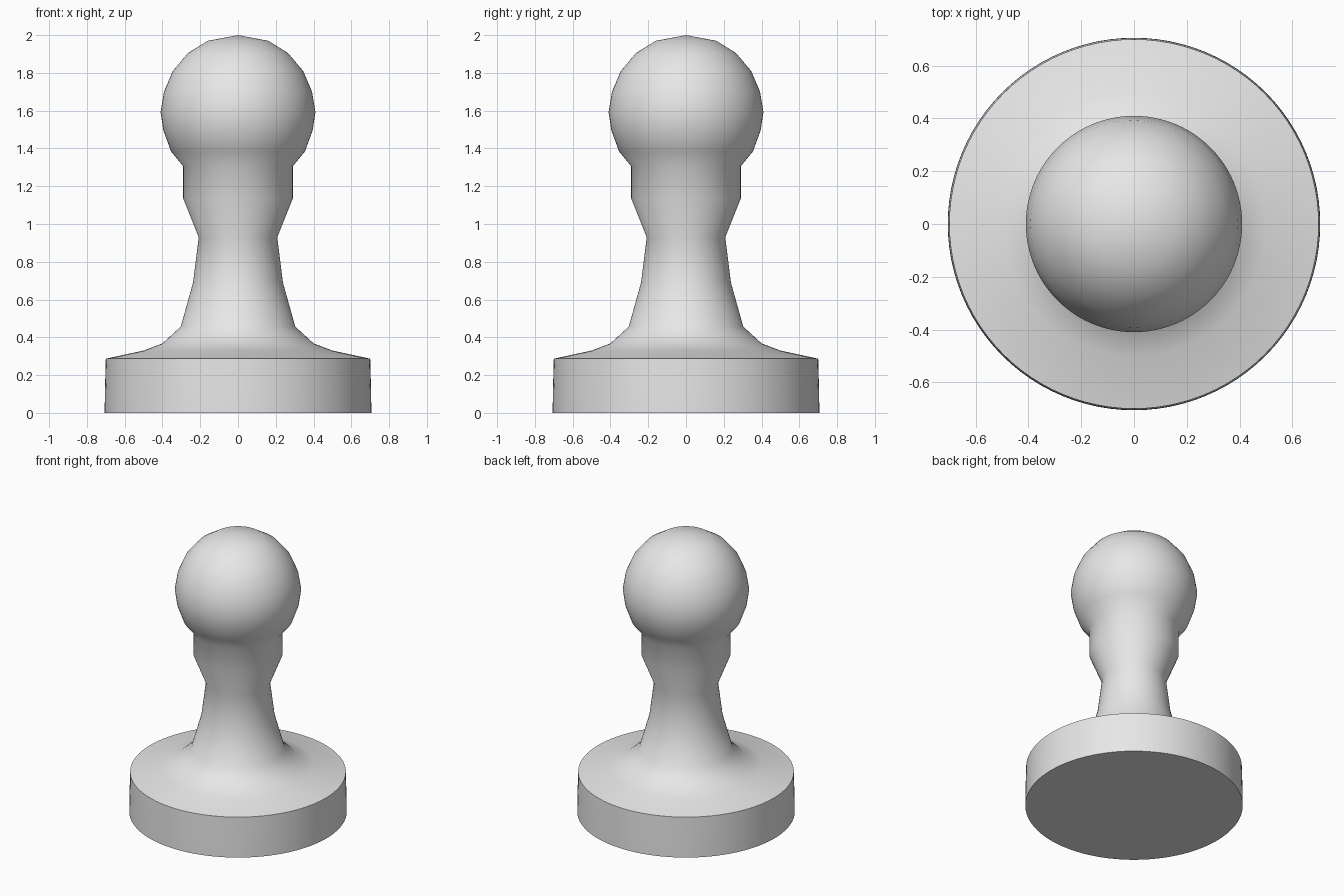
import bpy, bmesh
from math import radians, tau
from mathutils import Vector

cube = bpy.data.objects.get("Cube")
if cube:
    bpy.data.objects.remove(cube, do_unlink=True)

# Single pale grey finish
grey = bpy.data.materials.new("pale_grey")
grey.use_nodes = True
colour = (0.8, 0.8, 0.8, 1)
grey.diffuse_color = colour
grey.node_tree.nodes["Principled BSDF"].inputs["Base Color"].default_value = colour

# Radius and height along each stretch of the turned silhouette
base = [(0, 0), (0.706, 0), (0.705, 0.1), (0.70, 0.287)]
stem = [(0.50, 0.33), (0.40, 0.368), (0.303, 0.457), (0.238, 0.69), (0.208, 0.93)]
collar = [(0.29, 1.135), (0.29, 1.305)]
head = [(0.355, 1.385), (0.395, 1.495), (0.41, 1.593), (0.392, 1.70),
        (0.345, 1.81), (0.265, 1.905), (0.16, 1.97), (0, 2)]


def lathe(name, profile, steps=96):
    """Spin a profile around the z axis into a closed solid."""
    bm = bmesh.new()
    verts = [bm.verts.new((r, 0, z)) for r, z in profile]
    edges = [bm.edges.new(pair) for pair in zip(verts, verts[1:])]
    bmesh.ops.spin(bm, geom=verts + edges, cent=Vector(), axis=(0, 0, 1),
                   angle=tau, steps=steps)
    bmesh.ops.remove_doubles(bm, verts=bm.verts, dist=0.0005)
    bmesh.ops.recalc_face_normals(bm, faces=bm.faces)
    mesh = bpy.data.meshes.new(name)
    bm.to_mesh(mesh)
    bm.free()
    mesh.materials.append(grey)
    obj = bpy.data.objects.new(name, mesh)
    bpy.context.collection.objects.link(obj)
    return obj


# Turned pawn, smooth except at the rims of the base
pawn = lathe("pawn_body", base + stem + collar + head)
bpy.ops.object.select_all(action="DESELECT")
pawn.select_set(True)
bpy.context.view_layer.objects.active = pawn
bpy.ops.object.shade_smooth_by_angle(angle=radians(60))
